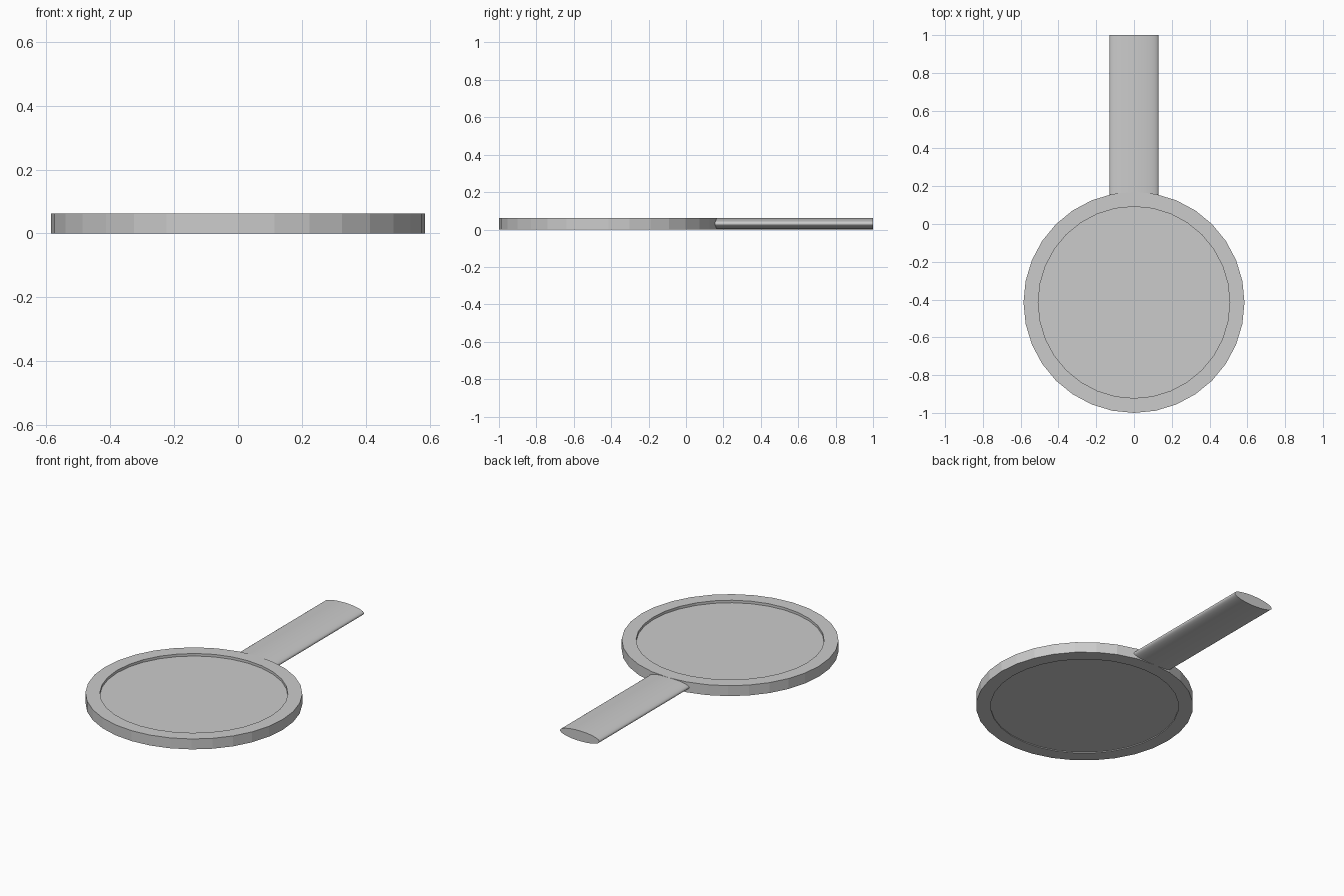
import bpy, bmesh, math

if "Cube" in bpy.data.objects:
    bpy.data.objects.remove(bpy.data.objects["Cube"])

CENTRE_Y = -0.415
SIDES = 32

grey = bpy.data.materials.new("plain grey")
grey.diffuse_color = (0.6, 0.6, 0.6, 1)
grey.use_nodes = True
grey.node_tree.nodes["Principled BSDF"].inputs["Base Color"].default_value = grey.diffuse_color


def make_object(name, bm):
    bmesh.ops.recalc_face_normals(bm, faces=bm.faces)
    mesh = bpy.data.meshes.new(name)
    bm.to_mesh(mesh)
    bm.free()
    mesh.materials.append(grey)
    ob = bpy.data.objects.new(name, mesh)
    bpy.context.collection.objects.link(ob)
    return ob


def circle(bm, radius, z):
    return [bm.verts.new((radius * math.cos(2 * math.pi * i / SIDES),
                          CENTRE_Y + radius * math.sin(2 * math.pi * i / SIDES), z))
            for i in range(SIDES)]


def bridge(bm, a, b):
    for i in range(len(a)):
        j = (i + 1) % len(a)
        bm.faces.new((a[i], a[j], b[j], b[i]))


# Frame: flat-sided ring with a square section
bm = bmesh.new()
loops = [circle(bm, r, z) for r, z in
         ((0.585, 0), (0.585, 0.062), (0.507, 0.062), (0.507, 0))]
for k in range(4):
    bridge(bm, loops[k], loops[(k + 1) % 4])
make_object("round_frame", bm)

# Glass: disc set slightly inside the ring on both sides
bm = bmesh.new()
low, high = circle(bm, 0.508, 0.005), circle(bm, 0.508, 0.047)
bridge(bm, low, high)
bm.faces.new(low)
bm.faces.new(high)
make_object("glass_disc", bm)

# Handle: smooth bar with a flattened oval section
bm = bmesh.new()
ends = []
for y in (0.13, 1.0):
    ends.append([bm.verts.new((0.13 * math.cos(2 * math.pi * i / SIDES), y,
                               0.031 + 0.0305 * math.sin(2 * math.pi * i / SIDES)))
                 for i in range(SIDES)])
bridge(bm, *ends)
for end in ends:
    bm.faces.new(end)
handle = make_object("handle", bm)
bpy.context.view_layer.objects.active = handle
handle.select_set(True)
bpy.ops.object.shade_smooth_by_angle(angle=math.radians(60))
